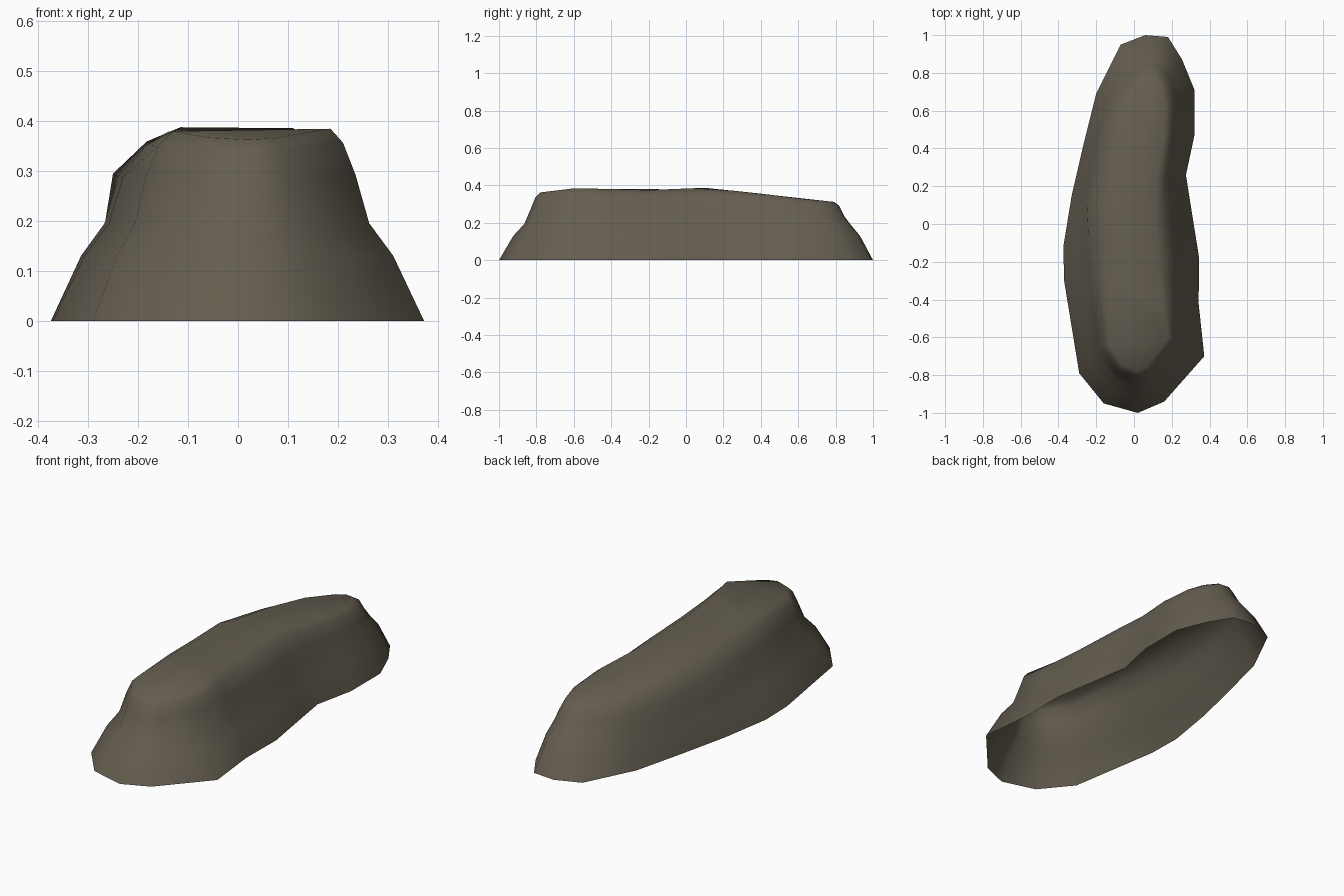
import bpy, bmesh

if "Cube" in bpy.data.objects:
    bpy.data.objects.remove(bpy.data.objects["Cube"])

# Outlines run counter-clockwise from the front tip; point i faces point 20-i
BASE = [(.02, -1), (.16, -.94), (.372, -.70), (.342, -.42), (.345, -.18), (.30, .10), (.275, .26),
        (.32, .47), (.32, .71), (.255, .87), (.18, .99), (.06, 1), (-.07, .95), (-.20, .69),
        (-.27, .41), (-.33, .15), (-.374, -.12), (-.37, -.30), (-.29, -.79), (-.16, -.95)]
SHOULDER = [(.02, -.83), (.10, -.80), (.235, -.60), (.225, -.42), (.225, -.20), (.20, .06), (.19, .25),
            (.22, .47), (.22, .66), (.19, .77), (.14, .84), (.07, .845), (0, .81), (-.12, .65),
            (-.19, .40), (-.25, .12), (-.24, -.10), (-.23, -.30), (-.185, -.65), (-.09, -.79)]
CROWN = [(.02, -.78), (.07, -.755), (.185, -.60), (.155, -.42), (.13, -.20), (.11, .05), (.12, .25),
         (.16, .45), (.17, .62), (.15, .72), (.11, .785), (.07, .79), (.03, .76), (-.05, .62),
         (-.09, .40), (-.115, .10), (-.13, -.10), (-.14, -.30), (-.13, -.64), (-.06, -.745)]
RIDGE = [(-.78, .362), (-.60, .384), (-.45, .382), (-.20, .375), (.10, .387), (.35, .362), (.58, .333), (.79, .312)]


def ridge_height(y):
    y = max(RIDGE[0][0], min(RIDGE[-1][0], y))
    for (a, za), (b, zb) in zip(RIDGE, RIDGE[1:]):
        if y <= b:
            return za + (zb - za) * (y - a) / (b - a)


def blend(a, b, t):
    return [tuple(p + (q - p) * t for p, q in zip(u, v)) for u, v in zip(a, b)]


base = [(x, y, 0) for x, y in BASE]
crown = [(x, y, ridge_height(y)) for x, y in CROWN]
shoulder = [(x, y, c[2] * .76) for (x, y), c in zip(SHOULDER, crown)]
skirt = [(x, y, .13) for x, y, z in blend(base, shoulder, .45)]
waist = [(x, y, .195) for x, y, z in blend(base, shoulder, .80)]
brow = [(x, y, z + .018) for x, y, z in blend(shoulder, crown, .5)]

# Rock shell, open underneath
bm = bmesh.new()
rings = [[bm.verts.new(p) for p in r] for r in (base, skirt, waist, shoulder, brow, crown)]
n = len(BASE)
for lo, hi in zip(rings, rings[1:]):
    for i in range(n):
        j = (i + 1) % n
        bm.faces.new((lo[i], lo[j], hi[j], hi[i]))

# Top strip across the ridge
top = rings[-1]
bm.faces.new((top[0], top[1], top[-1]))
for i in range(1, 9):
    bm.faces.new((top[i], top[i + 1], top[n - i - 1], top[n - i]))
bm.faces.new((top[9], top[10], top[11]))
for f in bm.faces:
    f.smooth = True

mesh = bpy.data.meshes.new("rock")
bm.to_mesh(mesh)
bm.free()
rock = bpy.data.objects.new("rock", mesh)
bpy.context.collection.objects.link(rock)
stone = bpy.data.materials.new("brown grey stone")
stone.diffuse_color = (.13, .112, .081, 1)
stone.use_nodes = True
stone.node_tree.nodes["Principled BSDF"].inputs["Base Color"].default_value = stone.diffuse_color
mesh.materials.append(stone)
